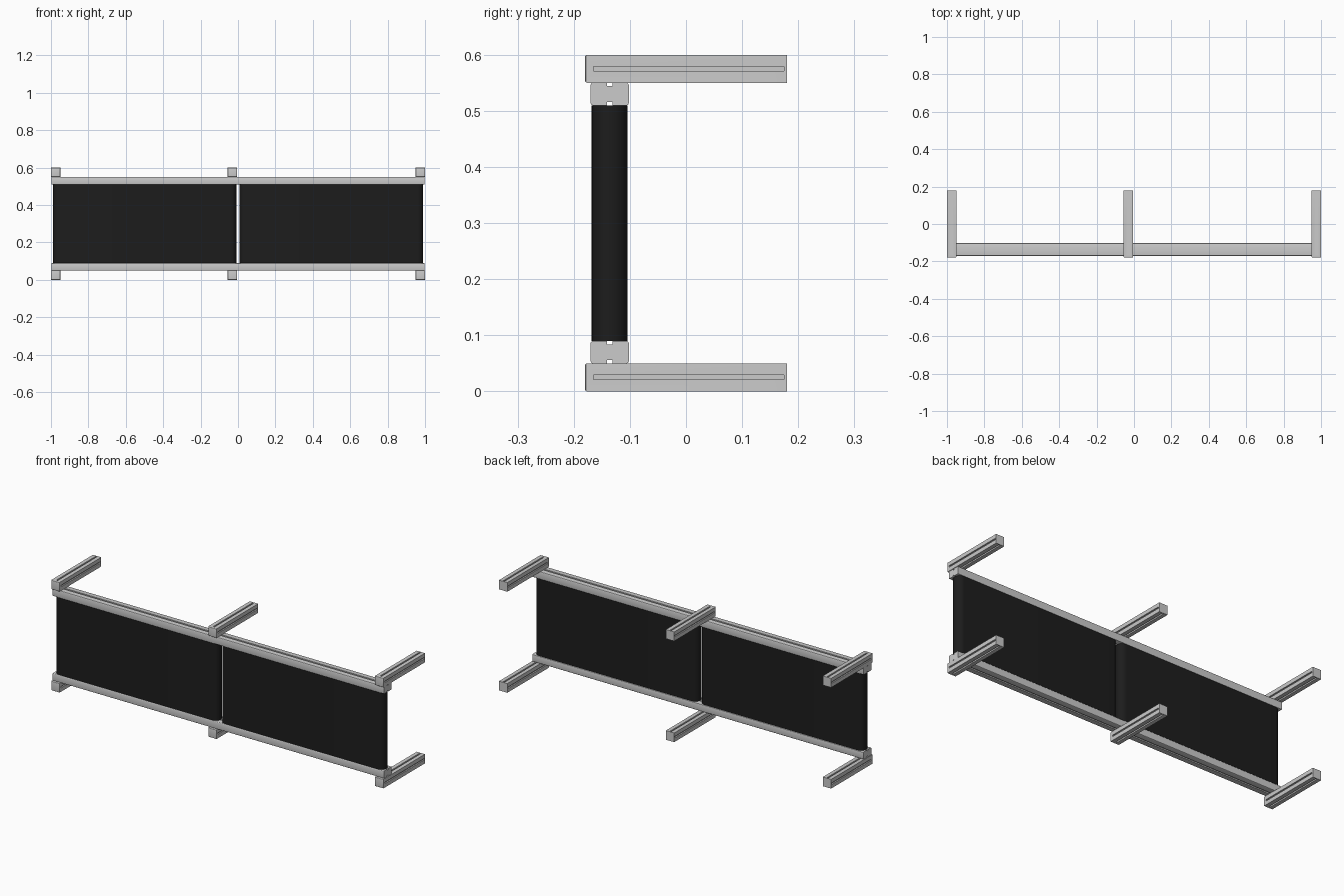
import bpy, bmesh, math
from mathutils import Vector

if "Cube" in bpy.data.objects:
    bpy.data.objects.remove(bpy.data.objects["Cube"])

black = bpy.data.materials.new("black_panel")
black.diffuse_color = (0.012, 0.012, 0.012, 1)
black.use_nodes = True
black.node_tree.nodes["Principled BSDF"].inputs["Base Color"].default_value = black.diffuse_color


def make_object(name, bm, smooth=False):
    bmesh.ops.recalc_face_normals(bm, faces=bm.faces)
    mesh = bpy.data.meshes.new(name)
    bm.to_mesh(mesh)
    bm.free()
    ob = bpy.data.objects.new(name, mesh)
    bpy.context.collection.objects.link(ob)
    if smooth:
        bpy.ops.object.select_all(action='DESELECT')
        bpy.context.view_layer.objects.active = ob
        ob.select_set(True)
        bpy.ops.object.shade_smooth_by_angle(angle=math.radians(30))
    return ob


def extrude_profile(points, direction):
    bm = bmesh.new()
    face = bm.faces.new([bm.verts.new(p) for p in points])
    ext = bmesh.ops.extrude_face_region(bm, geom=[face])
    moved = [g for g in ext["geom"] if isinstance(g, bmesh.types.BMVert)]
    bmesh.ops.translate(bm, verts=moved, vec=Vector(direction))
    return bm


def add_box(bm, lo, hi):
    verts = bmesh.ops.create_cube(bm, size=1)["verts"]
    for v in verts:
        v.co = [(a + b) / 2 + c * (b - a) for a, b, c in zip(lo, hi, v.co)]


# slot cutter shared by all arms: one groove on each long side
S, D, W = 0.025, 0.007, 0.004
bm = bmesh.new()
for s in (-1, 1):
    inner, outer = s * (S - D), s * (S + 0.01)
    a, b = min(inner, outer), max(inner, outer)
    add_box(bm, (a, -0.165, -W), (b, 0.175, W))
    add_box(bm, (-W, -0.165, a), (W, 0.175, b))
cutter = make_object("slot_cutter", bm)
cutter.hide_render = True
cutter.hide_viewport = True

# slotted arm with rounded front edges
bm = bmesh.new()
add_box(bm, (-S, -0.18, -S), (S, 0.18, S))
front = [e for e in bm.edges if all(v.co.y < -0.17 for v in e.verts)]
bmesh.ops.bevel(bm, geom=front, offset=0.004, segments=3, profile=0.5, affect='EDGES')
arm = make_object("arm", bm, smooth=True)
cut = arm.modifiers.new("slots", 'BOOLEAN')
cut.operation = 'DIFFERENCE'
cut.solver = 'EXACT'
cut.object = cutter

# bake the slots, then place six copies
deps = bpy.context.evaluated_depsgraph_get()
arm_mesh = bpy.data.meshes.new_from_object(arm.evaluated_get(deps))
bpy.data.objects.remove(arm)
bpy.data.objects.remove(cutter)
for level, z in (("lower", 0.025), ("upper", 0.575)):
    for side, x in (("left", -0.975), ("middle", -0.03), ("right", 0.975)):
        ob = bpy.data.objects.new(f"{level}_arm_{side}", arm_mesh)
        ob.location = (x, 0, z)
        bpy.context.collection.objects.link(ob)

# rails with rounded corners and a small notch above and below
YC, HY, HZ, R = -0.136, 0.034, 0.02, 0.004
quarter = []
for i in range(4):
    t = math.radians(30 * i)
    quarter.append((HY - R + R * math.cos(t), HZ - R + R * math.sin(t)))
quarter += [(0.005, HZ), (0.005, HZ - 0.006)]
half = [(y, -z) for y, z in reversed(quarter)] + quarter
outline = half + [(-y, z) for y, z in reversed(half)]
for name, z0 in (("lower_rail", 0.07), ("upper_rail", 0.53)):
    pts = [(-0.997, YC + y, z0 + z) for y, z in outline]
    make_object(name, extrude_profile(pts, (1.994, 0, 0)), smooth=True)

# dark panels with half-round vertical ends
PR = 0.032
for name, x0, x1 in (("left_panel", -0.99, -0.008), ("right_panel", 0.008, 0.99)):
    pts = []
    for cx, start in ((x1 - PR, -90), (x0 + PR, 90)):
        for i in range(17):
            t = math.radians(start + 180 * i / 16)
            pts.append((cx + PR * math.cos(t), YC + PR * math.sin(t), 0.09))
    panel = make_object(name, extrude_profile(pts, (0, 0, 0.42)), smooth=True)
    panel.data.materials.append(black)
